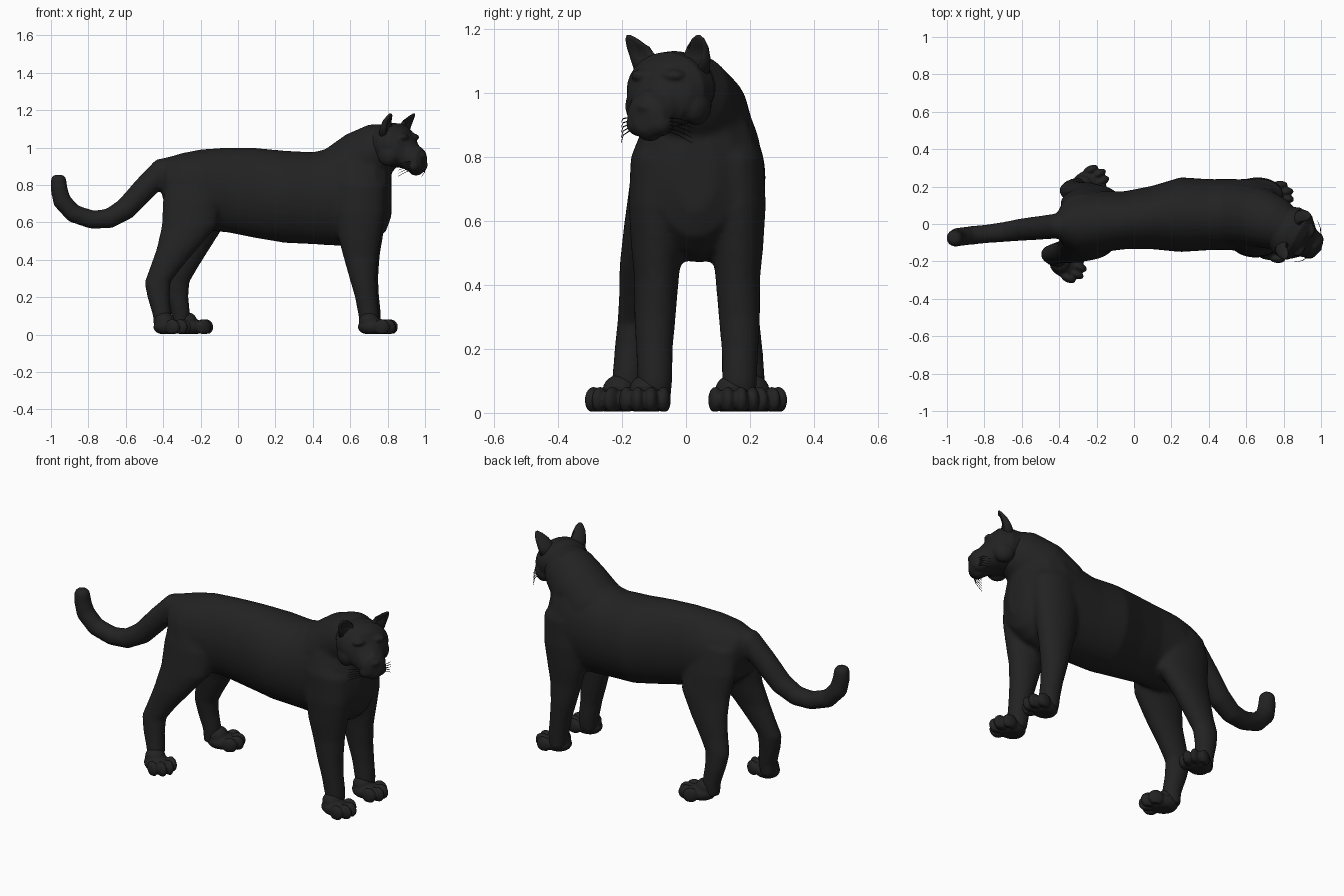
import bpy, bmesh, math
from mathutils import Vector, Matrix

if "Cube" in bpy.data.objects:
    bpy.data.objects.remove(bpy.data.objects["Cube"])

coat = bpy.data.materials.new("black_coat")
coat.diffuse_color = (0.016, 0.016, 0.016, 1)
coat.use_nodes = True
coat.node_tree.nodes["Principled BSDF"].inputs["Base Color"].default_value = coat.diffuse_color
X, Y, Z = Vector((1, 0, 0)), Vector((0, 1, 0)), Vector((0, 0, 1))


def loft(bm, rings, n=24):
    """Closed skin through elliptical rings given as (centre, half axis u, half axis v)."""
    loops = []
    for c, u, v in rings:
        loops.append([bm.verts.new(c + u * math.cos(2 * math.pi * i / n) + v * math.sin(2 * math.pi * i / n))
                      for i in range(n)])
    for a, b in zip(loops, loops[1:]):
        for i in range(n):
            j = (i + 1) % n
            bm.faces.new((a[i], a[j], b[j], b[i]))
    bm.faces.new(loops[0][::-1])
    bm.faces.new(loops[-1])


def tube(bm, pts, n=20):
    """Round tube along (x, y, z, radius) points."""
    p = [Vector(q[:3]) for q in pts]
    rings = []
    for i, q in enumerate(pts):
        t = (p[min(i + 1, len(p) - 1)] - p[max(i - 1, 0)]).normalized()
        u = t.cross(Y).normalized()
        rings.append((p[i], u * q[3], t.cross(u) * q[3]))
    loft(bm, rings, n)


def ball(bm, c, s, rot=0.0):
    m = Matrix.Translation(c) @ Matrix.Rotation(rot, 4, 'Z') @ Matrix.Diagonal((*s, 1))
    return bmesh.ops.create_uvsphere(bm, u_segments=16, v_segments=10, radius=1, matrix=m)['verts']


def finish(bm, name, voxel=None, smooth=4):
    bmesh.ops.recalc_face_normals(bm, faces=bm.faces)
    me = bpy.data.meshes.new(name)
    bm.to_mesh(me)
    bm.free()
    for f in me.polygons:
        f.use_smooth = True
    me.materials.append(coat)
    ob = bpy.data.objects.new(name, me)
    bpy.context.collection.objects.link(ob)
    if voxel:
        r = ob.modifiers.new("blend", 'REMESH')
        r.mode, r.voxel_size, r.use_smooth_shade = 'VOXEL', voxel, True
        s = ob.modifiers.new("soften", 'SMOOTH')
        s.factor, s.iterations = 0.5, smooth
    return ob


# Torso: x, centre y, top z, bottom z, half width
body = bmesh.new()
torso = [(-.41, 0, .92, .76, .06), (-.385, 0, .945, .67, .11), (-.3, 0, .97, .60, .155),
         (-.2, .01, .99, .56, .165), (-.05, .02, 1.0, .545, .155), (.1, .035, .997, .515, .17),
         (.25, .05, .983, .49, .2), (.4, .05, .975, .483, .19), (.53, .05, 1.005, .475, .19),
         (.65, .04, 1.05, .47, .2), (.73, .035, 1.03, .5, .18), (.79, .03, .95, .55, .13),
         (.82, .03, .86, .63, .06)]
loft(body, [(Vector((x, y, (t + b) / 2)), Y * w, Z * (t - b) / 2) for x, y, t, b, w in torso], 32)

# Neck and tail
tube(body, [(.56, .05, .85, .17), (.67, .035, .94, .16), (.76, 0, .995, .142), (.83, -.035, 1.02, .11)])
tube(body, [(-.32, 0, .91, .05), (-.4, -.01, .88, .068), (-.5, -.02, .78, .064), (-.6, -.03, .672, .06),
            (-.69, -.042, .62, .054), (-.78, -.052, .614, .05), (-.88, -.062, .647, .05),
            (-.942, -.07, .715, .05), (-.957, -.075, .78, .046), (-.96, -.077, .835, .042),
            (-.96, -.077, .853, .028)])

# Legs: z, x, sideways offset, half length, half width
front = [(.03, .70, .135, .045, .05), (.1, .70, .132, .056, .055), (.2, .685, .134, .06, .058),
         (.3, .668, .132, .072, .065), (.42, .655, .127, .093, .07), (.52, .65, .127, .115, .08),
         (.65, .65, .13, .135, .085), (.8, .65, .118, .14, .09), (.92, .62, .08, .1, .08)]
hind = [(.03, -.41, .19, .04, .045), (.1, -.405, .19, .05, .05), (.2, -.425, .18, .06, .052),
        (.28, -.43, .17, .07, .053), (.36, -.385, .16, .085, .058), (.46, -.325, .15, .11, .066),
        (.58, -.26, .125, .148, .078), (.72, -.245, .1, .157, .084), (.86, -.26, .08, .12, .07)]
for side in (-1, 1):
    loft(body, [(Vector((x + .005 + .005 * side, .035 + side * d, z)), X * a, Y * b)
                for z, x, d, a, b in front])
    step = .05 * (1 + side)          # far hind leg stands further forward
    loft(body, [(Vector((x + step * min(1, max(0, (.75 - z) / .45)), .008 + side * d, z)), X * a, Y * b)
                for z, x, d, a, b in hind])
finish(body, "body_legs_and_tail", .012, 6)


# Paws with four toes each
def paw(name, x, y, turn):
    bm = bmesh.new()
    rot = Matrix.Rotation(turn, 3, 'Z')
    parts = [((0, 0, .04), (.08, .068, .046)), ((-.02, 0, .07), (.055, .055, .05))]
    parts += [((tx, ty, .04), (.043, .023, .042))
              for tx, ty in ((.052, -.058), (.082, -.021), (.082, .021), (.052, .058))]
    for c, s in parts:
        ball(bm, Vector((x, y, 0)) + rot @ Vector(c), s, turn)
    for v in bm.verts:
        v.co.z = max(v.co.z, 0.004)
    finish(bm, name, .006, 2)


paw("front_paw_near", .72, -.125, -.06)
paw("front_paw_far", .73, .147, .06)
paw("hind_paw_near", -.375, -.215, -.43)
paw("hind_paw_far", -.255, .215, .43)

# Head turned to the near side; local axes: forward F, sideways S
yaw = math.radians(-30)
F = Vector((math.cos(yaw), math.sin(yaw), 0))
S = Vector((-math.sin(yaw), math.cos(yaw), 0))


def at(f, s, z):
    return Vector((.835, -.045, 0)) + F * f + S * s + Z * z


head = bmesh.new()
skull = [(-.12, 1.02, .06, .06), (-.08, 1.02, .115, .1), (-.02, 1.015, .142, .118), (.04, 1.01, .14, .118),
         (.08, .99, .115, .108), (.11, .955, .085, .092), (.14, .935, .076, .076), (.168, .928, .064, .066),
         (.183, .926, .035, .045)]
loft(head, [(at(f, 0, z), S * w, Z * h) for f, z, w, h in skull], 28)
for s in (-1, 1):
    ball(head, at(.085, s * .055, 1.055), (.03, .04, .02), yaw)     # brow
    ball(head, at(.135, s * .037, .905), (.045, .042, .04), yaw)    # whisker pad
    ball(head, at(.02, s * .1, .96), (.06, .045, .06), yaw)         # cheek
ball(head, at(.12, 0, .99), (.05, .03, .025), yaw)                  # bridge
ball(head, at(.172, 0, .958), (.02, .028, .016), yaw)               # nose
ball(head, at(.135, 0, .872), (.035, .035, .022), yaw)              # chin
finish(head, "head", .007, 3)

# Ears, hollowed a little at the front
for s, name in ((-1, "ear_near"), (1, "ear_far")):
    bm = bmesh.new()
    shape = [(-.005, .08, 1.06, .035, .05), (.008, .095, 1.11, .03, .047), (.025, .108, 1.145, .022, .038),
             (.042, .12, 1.17, .012, .022), (.05, .126, 1.182, .004, .007)]
    loft(bm, [(at(f, s * d, z), F * a, S * b) for f, d, z, a, b in shape], 16)
    for v in bm.verts:
        p = v.co - at(0, 0, 0)
        if p.dot(F) > .03 and abs(p.dot(S) - s * .1) < .03 and 1.09 < p.z < 1.16:
            v.co -= F * .022
    finish(bm, name)

# Whiskers
for s, name in ((-1, "whiskers_near"), (1, "whiskers_far")):
    bm = bmesh.new()
    for i in range(5):
        z = .925 - i * .01
        a, b, c = at(.15, s * .06, z), at(.13, s * .1, z - .004 - i * .003), at(.095, s * .128, z - .016 - i * .006)
        tube(bm, [(*a, .0022), (*b, .0017), (*c, .0008)], 5)
    finish(bm, name)
